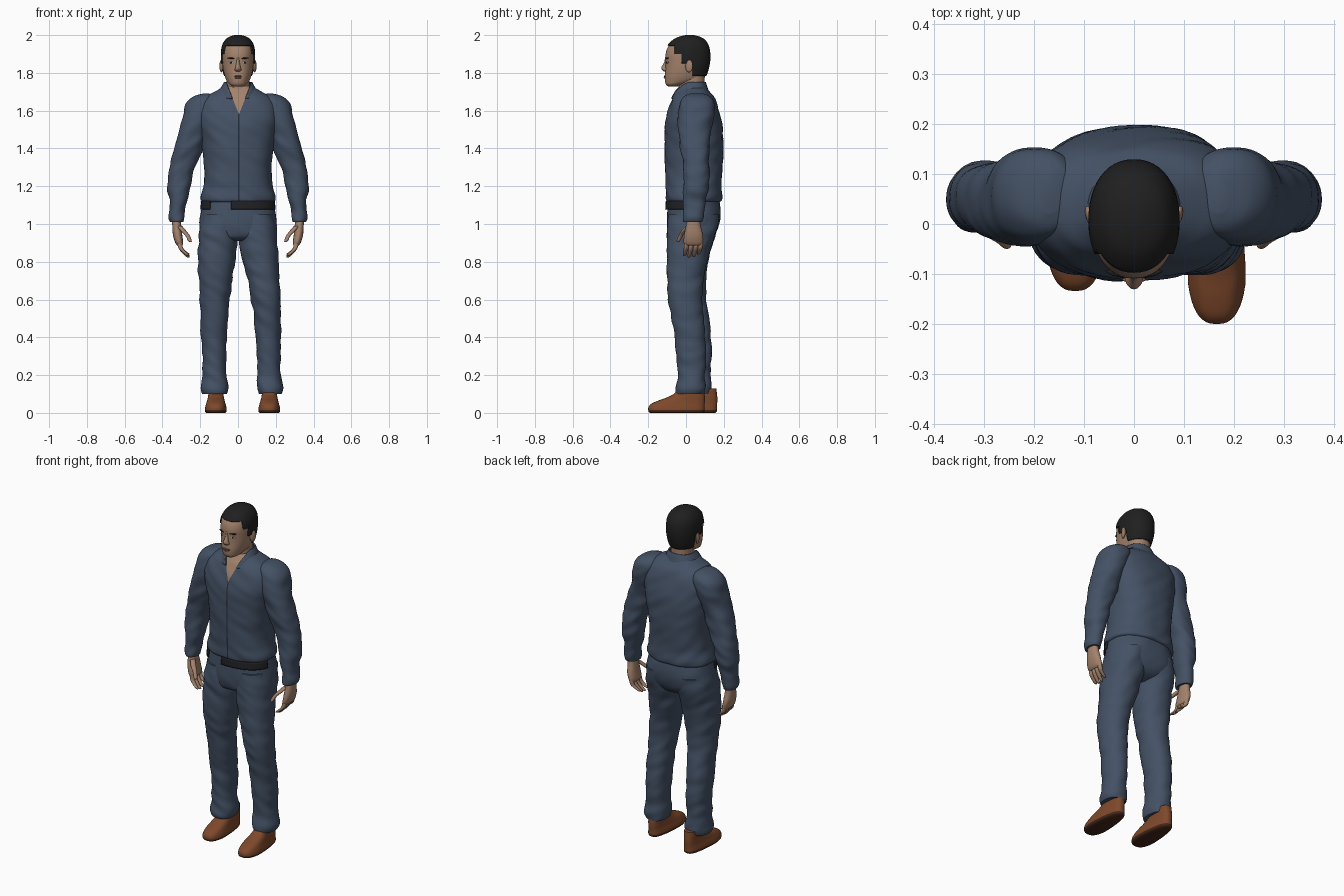
import bpy, bmesh, math
from mathutils import Vector, noise

cube = bpy.data.objects.get("Cube")
if cube:
    bpy.data.objects.remove(cube, do_unlink=True)


def material(name, r, g, b):
    m = bpy.data.materials.new(name)
    m.use_nodes = True
    m.diffuse_color = (r, g, b, 1)
    shader = next(x for x in m.node_tree.nodes if x.type == 'BSDF_PRINCIPLED')
    shader.inputs["Base Color"].default_value = (r, g, b, 1)
    shader.inputs["Roughness"].default_value = 0.8
    return m


denim = material("denim blue", .058, .083, .13)
seam = material("dark seam", .018, .026, .045)
skin = material("skin", .37, .225, .15)
hair = material("black hair", .014, .014, .014)
leather = material("brown leather", .21, .066, .024)
sole = material("dark sole", .06, .02, .01)
belt_mat = material("belt black", .015, .015, .018)
lip = material("lips", .23, .11, .085)
eye_white = material("eye white", .45, .4, .36)


def finish(name, bm, mats):
    mesh = bpy.data.meshes.new(name)
    bm.to_mesh(mesh)
    bm.free()
    ob = bpy.data.objects.new(name, mesh)
    bpy.context.collection.objects.link(ob)
    for m in mats:
        mesh.materials.append(m)
    bpy.ops.object.select_all(action='DESELECT')
    ob.select_set(True)
    bpy.context.view_layer.objects.active = ob
    bpy.ops.object.shade_smooth_by_angle(angle=math.radians(50))
    return ob


def spline(rows, steps):
    """Catmull-Rom interpolation through rows of ring numbers."""
    out = []
    for i in range(len(rows) - 1):
        a, b, c, d = (rows[max(0, min(len(rows) - 1, i + k))] for k in (-1, 0, 1, 2))
        for s in range(steps):
            t = s / steps
            out.append([q + t / 2 * (r - p + t * (2*p - 5*q + 4*r - w + t * (3*(q - r) + w - p)))
                        for p, q, r, w in zip(a, b, c, d)])
    return out + [list(rows[-1])]


def loft(name, rows, mats, power=2.2, seg=48, steps=4, wrinkle=0, cap=True, edit=None, flip=False):
    """Skin level rings given as (z, x low, x high, y low, y high)."""
    bm = bmesh.new()
    rings = []
    for z, x0, x1, y0, y1 in spline(rows, steps):
        ring = []
        for k in range(seg):
            a = math.tau * k / seg
            c, s = math.cos(a), math.sin(a)
            ux = math.copysign(abs(c) ** (2 / power), c)
            uy = math.copysign(abs(s) ** (2 / power), s)
            p = Vector(((x0 + x1 + (x1 - x0) * ux) / 2, (y0 + y1 + (y1 - y0) * uy) / 2, z))
            if wrinkle:
                fold = noise.noise(Vector((p.x * 9, p.y * 9, p.z * 20 + p.x * 12)))
                p += Vector((c, s, 0)) * fold * wrinkle
            if flip:
                p.x = -p.x
            ring.append(bm.verts.new(p))
        rings.append(ring)
    for a, b in zip(rings, rings[1:]):
        for k in range(seg):
            j = (k + 1) % seg
            bm.faces.new((a[k], a[j], b[j], b[k]))
    if cap:
        bm.faces.new(rings[0])
        bm.faces.new(rings[-1])
    bmesh.ops.recalc_face_normals(bm, faces=bm.faces)
    if edit:
        edit(bm)
    return finish(name, bm, mats)


def sym(rows):
    return [(z, -r, r, y0, y1) for z, r, y0, y1 in rows]


def cut(bm, co, no):
    bmesh.ops.bisect_plane(bm, geom=bm.verts[:] + bm.edges[:] + bm.faces[:], plane_co=co, plane_no=no)


def keep(bm, rule):
    gone = [f for f in bm.faces if not rule(f.calc_center_median())]
    bmesh.ops.delete(bm, geom=gone, context='FACES')


def solidify(ob, thickness):
    mod = ob.modifiers.new("thickness", 'SOLIDIFY')
    mod.thickness = thickness


def blob(name, pos, radii, mat, turn=0, roll=0):
    bm = bmesh.new()
    bmesh.ops.create_uvsphere(bm, u_segments=20, v_segments=12, radius=1)
    ob = finish(name, bm, [mat])
    ob.location, ob.scale, ob.rotation_euler = pos, radii, (0, roll, turn)


# Open neckline shared by shirt and collar
def cut_neckline(bm):
    for side in (-1, 1):
        cut(bm, (.005, 0, 1.58), (side, 0, -.4))


def in_neckline(c):
    return c.y < .02 and abs(c.x - .005) < (c.z - 1.58) * .4


# Shirt body with neck opening and button seam
def paint_shirt(bm):
    cut_neckline(bm)
    for x in (.001, .008):
        cut(bm, (x, 0, 0), (1, 0, 0))
    for f in bm.faces:
        c = f.calc_center_median()
        if in_neckline(c):
            f.material_index = 1
        elif c.y < 0 and .001 < c.x < .008 and 1.12 < c.z < 1.585:
            f.material_index = 2


loft("shirt_body", sym([
    (1.73, .07, -.03, .105), (1.70, .125, -.05, .125), (1.67, .175, -.07, .15),
    (1.62, .212, -.09, .17), (1.55, .215, -.108, .188), (1.47, .2, -.113, .197),
    (1.38, .185, -.113, .197), (1.28, .178, -.11, .19), (1.2, .185, -.107, .188),
    (1.15, .197, -.107, .19), (1.125, .196, -.104, .186), (1.115, .18, -.095, .17)]),
    [denim, skin, seam], power=2.4, seg=72, steps=5, wrinkle=.006, edit=paint_shirt)


# Collar
def open_collar(bm):
    cut_neckline(bm)
    keep(bm, lambda c: not in_neckline(c))


collar = loft("collar", sym([
    (1.665, .105, -.084, .13), (1.7, .1, -.068, .122), (1.735, .083, -.043, .112),
    (1.752, .074, -.03, .104)]), [denim], cap=False, wrinkle=.004, edit=open_collar)
solidify(collar, .008)

# Sleeves and hands
sleeve = [(1.69, .15, .19, .02, .1), (1.675, .12, .235, -.01, .13), (1.64, .11, .268, -.03, .15),
          (1.58, .13, .29, -.043, .15), (1.5, .16, .31, -.04, .135), (1.42, .18, .335, -.033, .125),
          (1.34, .205, .356, -.02, .125), (1.26, .24, .366, -.015, .125), (1.18, .262, .369, -.015, .115),
          (1.1, .276, .364, -.015, .1), (1.03, .285, .362, -.018, .09), (1.01, .289, .358, -.014, .086)]
palm = [(1.04, .305, .348, .01, .072), (.99, .3, .348, 0, .078), (.94, .295, .344, -.01, .09),
        (.9, .29, .332, -.012, .09), (.885, .296, .32, 0, .08)]


def finger(name, points, flip):
    loft(name, [(z, x - r, x + r, y - r, y + r) for x, y, z, r in points], [skin], 2, 12, flip=flip)


for side, flip in (("left", False), ("right", True)):
    loft(side + "_sleeve", sleeve, [denim], wrinkle=.009, steps=6, flip=flip)
    loft(side + "_palm", palm, [skin], seg=24, flip=flip)
    for i, drop in enumerate((.008, 0, .003, .016)):
        y = .004 + i * .025
        finger(f"{side}_finger_{i + 1}", [
            (.31, y, .91, .013), (.304, y - .003, .875, .0125), (.288, y - .008, .85 + drop / 2, .011),
            (.268, y - .012, .828 + drop, .009), (.262, y - .013, .823 + drop, .004)], flip)
    finger(side + "_thumb", [(.31, .012, .99, .014), (.29, -.01, .965, .015), (.268, -.027, .94, .012),
                             (.255, -.04, .912, .01), (.252, -.042, .904, .004)], flip)

# Trousers
loft("trouser_hips", sym([
    (1.14, .184, -.094, .172), (1.08, .193, -.099, .182), (1.02, .203, -.101, .181),
    (.97, .2, -.097, .165), (.93, .16, -.085, .13), (.91, .08, -.05, .08)]),
    [denim], power=2.4, seg=64, wrinkle=.004)
loft("left_trouser_leg", [
    (1.05, 0, .195, -.095, .17), (.97, -.003, .205, -.1, .163), (.9, .006, .21, -.1, .14),
    (.8, .025, .215, -.1, .112), (.7, .05, .22, -.1, .092), (.6, .07, .225, -.095, .085),
    (.5, .084, .227, -.076, .092), (.4, .092, .226, -.06, .1), (.3, .1, .225, -.05, .105),
    (.2, .1, .226, -.045, .1), (.13, .101, .238, -.054, .105), (.1, .108, .232, -.05, .1)],
    [denim], wrinkle=.008, steps=6)
loft("right_trouser_leg", [
    (1.05, -.195, 0, -.095, .17), (.97, -.205, .003, -.1, .163), (.9, -.21, -.004, -.098, .142),
    (.8, -.213, -.016, -.094, .118), (.7, -.208, -.03, -.084, .105), (.6, -.201, -.046, -.07, .108),
    (.5, -.198, -.056, -.055, .122), (.4, -.195, -.06, -.04, .133), (.3, -.19, -.063, -.03, .135),
    (.2, -.187, -.06, -.025, .13), (.13, -.195, -.05, -.032, .135), (.1, -.187, -.057, -.027, .13)],
    [denim], wrinkle=.008, steps=6)

# Belt, showing only below the lifted part of the shirt
belt = loft("belt", sym([(1.122, .198, -.107, .186), (1.078, .203, -.11, .19)]), [belt_mat], power=2.4,
            seg=96, cap=False,
            edit=lambda bm: keep(bm, lambda c: c.y < 0 and (c.x > -.04 or c.x < -.15)))
solidify(belt, .008)


# Shoes: sole coloured by height, heel narrower than toe
def shape_shoe(bm):
    for f in bm.faces:
        f.material_index = int(f.calc_center_median().z < .016)
    for v in bm.verts:
        heel = max(0, min(1, (v.co.y + .12) / .16))
        v.co.x += (.166 - v.co.x) * .2 * heel


for side, shift in (("left", (0, 0, 0)), ("right", (-.283, .066, 0))):
    shoe = loft(side + "_shoe", [
        (0, .112, .218, -.19, .09), (.006, .106, .225, -.198, .096), (.018, .105, .226, -.2, .098),
        (.032, .107, .224, -.198, .098), (.048, .111, .22, -.184, .099), (.064, .114, .217, -.15, .1),
        (.08, .117, .215, -.105, .1), (.1, .119, .213, -.065, .098), (.13, .121, .211, -.035, .094)],
        [leather, sole], power=2.6, edit=shape_shoe)
    shoe.location = shift

# Neck and head
loft("neck", sym([(1.62, .075, -.05, .1), (1.67, .067, -.044, .1), (1.72, .062, -.038, .098),
                  (1.8, .06, -.03, .1)]), [skin])
head = sym([(1.728, .026, -.095, -.04), (1.74, .046, -.107, 0), (1.76, .061, -.112, .075),
            (1.785, .071, -.112, .1), (1.82, .079, -.109, .113), (1.86, .083, -.108, .121),
            (1.9, .084, -.108, .122), (1.94, .079, -.094, .115), (1.97, .063, -.065, .096),
            (1.985, .043, -.035, .07), (1.993, .018, 0, .04)])
loft("head", head, [skin])


# Short hair: a grown copy of the skull trimmed to the hairline
def trim_hair(bm):
    bm.normal_update()
    for v in bm.verts:
        v.co += v.normal * .007
    steps = ((-1, 1.947), (-.06, 1.9), (-.025, 1.85), (.035, 1.783))
    for y, z in steps:
        cut(bm, (0, y, 0), (0, 1, 0))
        cut(bm, (0, 0, z), (0, 0, 1))
    keep(bm, lambda c: any(c.y > y and c.z > z for y, z in steps))


solidify(loft("hair", head, [hair], edit=trim_hair), .01)

# Face
loft("nose", sym([(1.885, .007, -.11, -.09), (1.855, .009, -.116, -.09), (1.83, .014, -.13, -.09),
                  (1.817, .018, -.127, -.09), (1.808, .012, -.117, -.09)]), [skin], power=2, seg=24)
blob("upper_lip", (0, -.111, 1.782), (.024, .006, .004), lip)
blob("lower_lip", (0, -.111, 1.774), (.019, .007, .005), lip)
for side, s in (("left", 1), ("right", -1)):
    blob(side + "_ear", (s * .088, .016, 1.836), (.009, .021, .033), skin, s * -.3)
    blob(side + "_eye", (s * .036, -.0985, 1.856), (.014, .004, .0055), eye_white, s * .3)
    blob(side + "_iris", (s * .036, -.1015, 1.856), (.0055, .003, .0055), hair, s * .3)
    blob(side + "_eyebrow", (s * .037, -.0995, 1.878), (.021, .005, .004), hair, s * .3, s * -.08)
